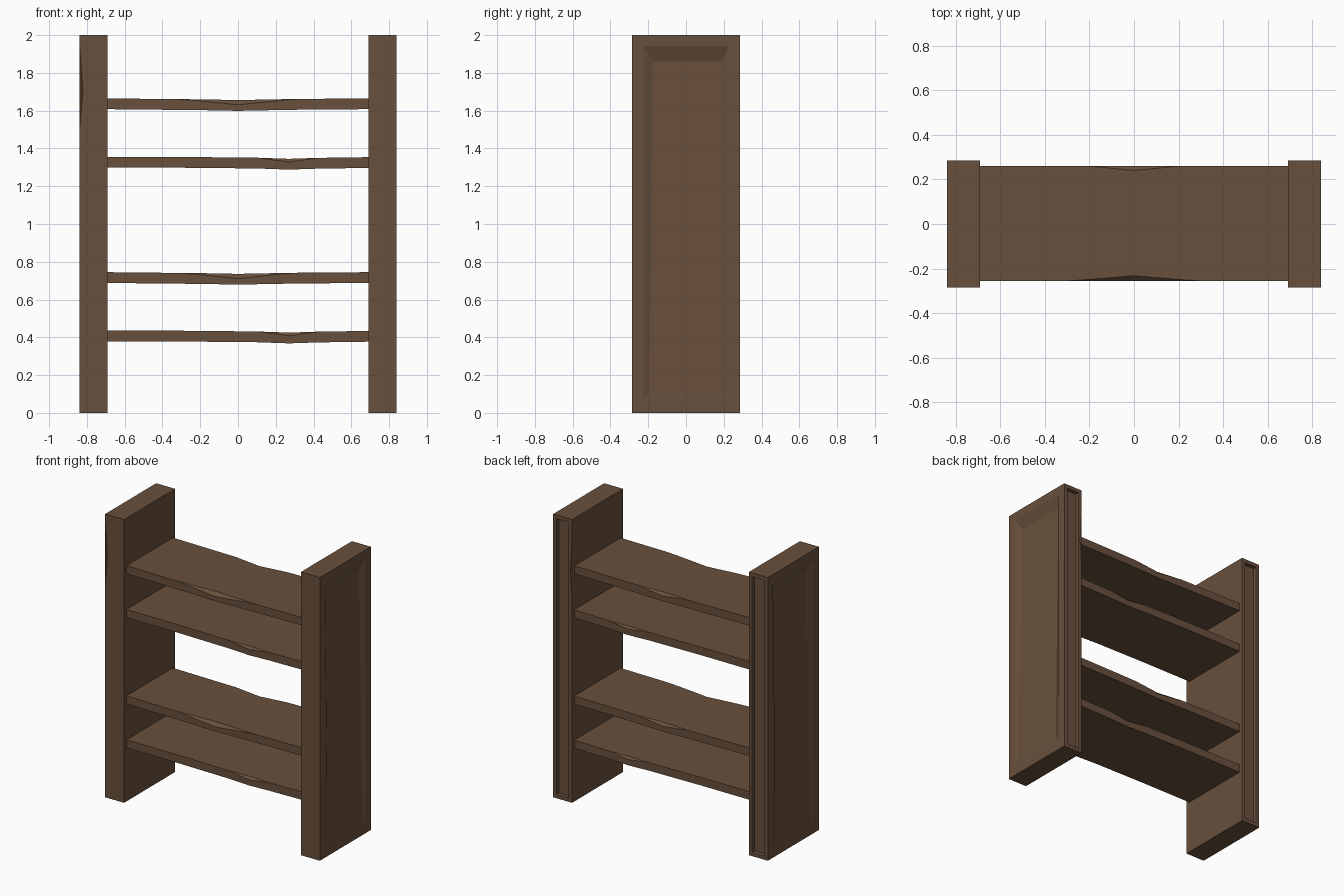
import bpy, bmesh
from mathutils import Vector

if "Cube" in bpy.data.objects:
    bpy.data.objects.remove(bpy.data.objects["Cube"])

wood = bpy.data.materials.new("brown_wood")
wood.diffuse_color = (0.14, 0.08, 0.045, 1)
wood.use_nodes = True
wood.node_tree.nodes["Principled BSDF"].inputs["Base Color"].default_value = wood.diffuse_color


def finish(bm, name):
    bmesh.ops.remove_doubles(bm, verts=bm.verts, dist=1e-5)
    bmesh.ops.recalc_face_normals(bm, faces=bm.faces)
    me = bpy.data.meshes.new(name)
    bm.to_mesh(me)
    bm.free()
    me.materials.append(wood)
    ob = bpy.data.objects.new(name, me)
    bpy.context.collection.objects.link(ob)


def face_towards(bm, d):
    bm.normal_update()
    return max(bm.faces, key=lambda f: f.normal.dot(Vector(d)) + f.calc_area() * 0.01)


def dent(bm, x, y, shift, heights):
    # nick in one long vertical edge
    e = next(e for e in bm.edges if e.calc_length() > 1.99 and
             all(abs(v.co.x - x) < 1e-4 and abs(v.co.y - y) < 1e-4 for v in e.verts))
    top = max(e.verts, key=lambda v: v.co.z)
    for i, z in enumerate(heights):
        e, v = bmesh.utils.edge_split(e, top, 0.3)
        v.co = (x + (shift if i == 1 else 0), y, z)
        low = [k for k in v.link_edges if min(w.co.z for w in k.verts) < 0.01]
        e, top = low[0], v


# side panels: worn recess on the outside, slot in the back
def side_panel(s, name):
    bm = bmesh.new()
    bmesh.ops.create_cube(bm, size=1)
    for v in bm.verts:
        v.co = (s * 0.765 + v.co.x * 0.148, v.co.y * 0.57, 1 + v.co.z * 2)
    # outer recess, deep at the top and fading out at the bottom
    f = face_towards(bm, (s, 0, 0))
    bmesh.ops.inset_region(bm, faces=[f], thickness=0.083)
    bmesh.ops.inset_region(bm, faces=[f], thickness=0.01)
    for v in f.verts:
        up, front = v.co.z > 1, v.co.y < 0
        v.co.z = 1.86 if up else 0.12
        v.co.y = (-0.172 if up else -0.195) if front else (0.19 if up else 0.195)
        v.co.x -= s * (0.028 if up else 0.002)
    # back slot
    f = face_towards(bm, (0, 1, 0))
    bmesh.ops.inset_region(bm, faces=[f], thickness=0.037)
    bmesh.ops.inset_region(bm, faces=[f], thickness=0.003)
    for v in f.verts:
        v.co.y -= 0.025
    if s < 0:
        dent(bm, -0.839, -0.285, 0.018, (1.95, 1.70, 1.5))
    else:
        dent(bm, 0.691, 0.285, 0.012, (1.85, 1.62, 1.45))
    finish(bm, name)


# shelves: sagging boards with worn notches in the upper long edges
def shelf(top, stations, name):
    bm = bmesh.new()
    rings = []
    for x, sag, cf, cb in stations:
        z = top - sag
        pts = [(-0.257, z - 0.057), (-0.257, z - cf), (-0.257 + cf, z),
               (0.26 - cb, z), (0.26, z - cb), (0.26, z - 0.057)]
        rings.append([bm.verts.new((x, y, h)) for y, h in pts])
    for a, b in zip(rings, rings[1:]):
        for i in range(6):
            j = (i + 1) % 6
            bm.faces.new((a[i], a[j], b[j], b[i]))
    bm.faces.new(rings[0])
    bm.faces.new(rings[-1])
    finish(bm, name)


side_panel(-1, "left_side_panel")
side_panel(1, "right_side_panel")
# x, sag, front wear, back wear
centre_worn = [(-0.7, 0, 0, 0), (-0.32, 0.004, 0, 0), (-0.2, 0.005, 0.008, 0),
               (0, 0.009, 0.025, 0.02), (0.2, 0.005, 0.008, 0),
               (0.32, 0.003, 0, 0), (0.7, 0, 0, 0)]
right_worn = [(-0.7, 0, 0, 0), (-0.3, 0, 0, 0), (0.1, 0.004, 0, 0),
              (0.27, 0.01, 0.017, 0.015), (0.42, 0.005, 0, 0), (0.7, 0.001, 0, 0)]
for k, base in enumerate((0, 0.92)):
    shelf(base + 0.435, right_worn, f"shelf_{2 * k + 1}")
    shelf(base + 0.745, centre_worn, f"shelf_{2 * k + 2}")
